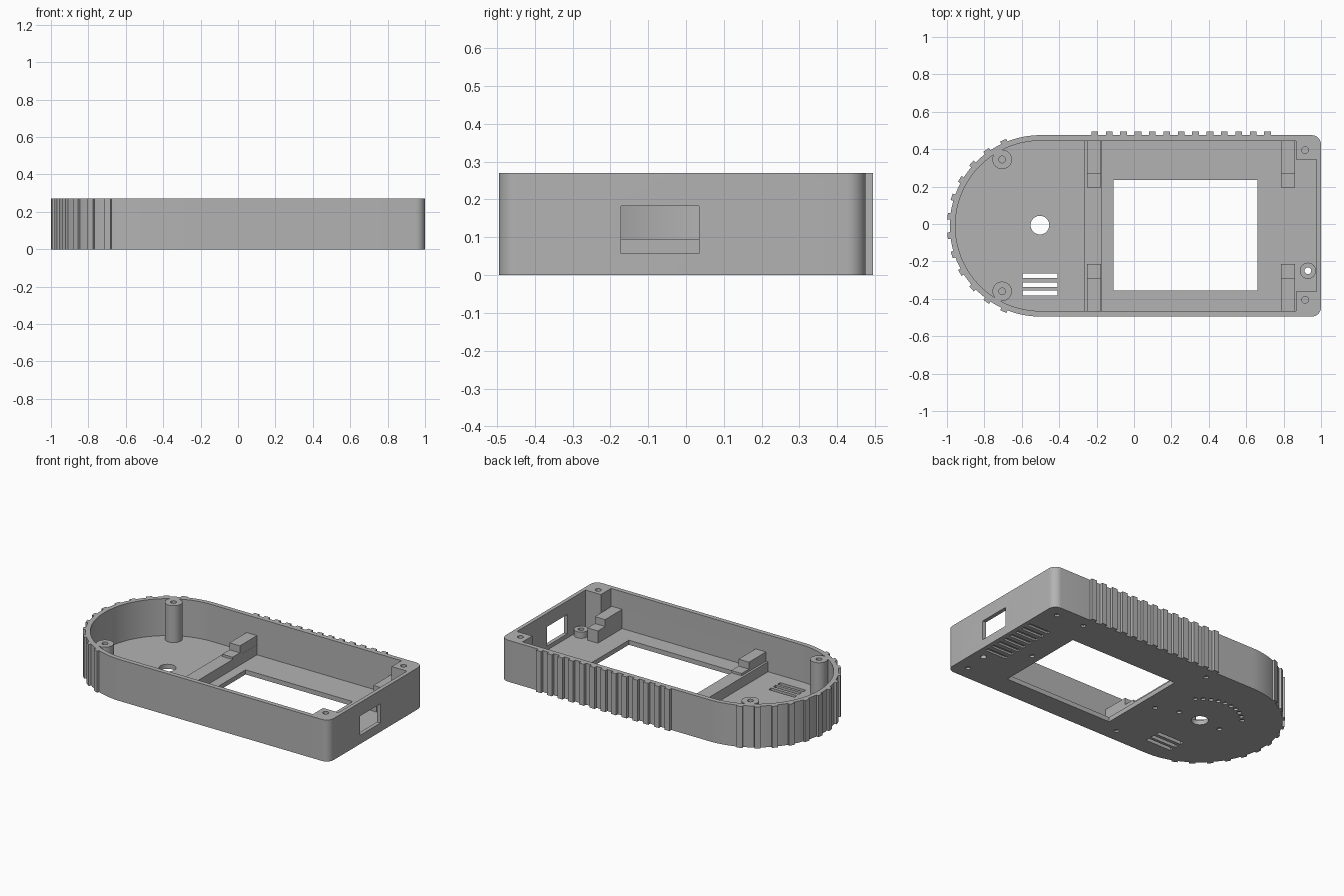
import bpy, bmesh, math

cube = bpy.data.objects.get("Cube")
if cube:
    bpy.data.objects.remove(cube, do_unlink=True)

HEIGHT, FLOOR = 0.27, 0.03
CX, CY, RADIUS = -0.5, -0.01, 0.485   # centre and radius of the round end
WALL = 0.03

grey = bpy.data.materials.new("mid grey plastic")
grey.use_nodes = True
colour = (0.45, 0.45, 0.45, 1)
grey.diffuse_color = colour
grey.node_tree.nodes["Principled BSDF"].inputs["Base Color"].default_value = colour


def arc(cx, cy, r, start, end, n):
    angles = [math.radians(start + (end - start) * i / n) for i in range(n + 1)]
    return [(cx + r * math.cos(a), cy + r * math.sin(a)) for a in angles]


def prism(bm, outline, z0, z1):
    low = [bm.verts.new((x, y, z0)) for x, y in outline]
    high = [bm.verts.new((x, y, z1)) for x, y in outline]
    bm.faces.new(low[::-1])
    bm.faces.new(high)
    n = len(low)
    for i in range(n):
        j = (i + 1) % n
        bm.faces.new((low[i], low[j], high[j], high[i]))


def box(bm, x0, x1, y0, y1, z0, z1):
    prism(bm, [(x0, y0), (x1, y0), (x1, y1), (x0, y1)], z0, z1)


def rod(bm, x, y, r, z0, z1, n=24):
    prism(bm, arc(x, y, r, 0, 360, n)[:-1], z0, z1)


def make(name, bm):
    mesh = bpy.data.meshes.new(name)
    bmesh.ops.recalc_face_normals(bm, faces=bm.faces)
    bm.to_mesh(mesh)
    bm.free()
    mesh.materials.append(grey)
    obj = bpy.data.objects.new(name, mesh)
    bpy.context.collection.objects.link(obj)
    return obj


def combine(target, tool, operation):
    bpy.context.view_layer.objects.active = target
    mod = target.modifiers.new(operation.lower(), "BOOLEAN")
    mod.operation, mod.object = operation, tool
    mod.solver, mod.use_self = "EXACT", True
    bpy.ops.object.modifier_apply(modifier=mod.name)
    bpy.data.objects.remove(tool, do_unlink=True)


# Outer shell: round left end, small rounded corners at the right
bm = bmesh.new()
outline = arc(CX, CY, RADIUS, 90, 270, 64)
outline += arc(0.95, CY - RADIUS + 0.05, 0.05, -90, 0, 8)
outline += arc(0.95, CY + RADIUS - 0.05, 0.05, 0, 90, 8)
prism(bm, outline, 0, HEIGHT)
case = make("case_shell", bm)

# Cavity, leaving solid corner posts at the right end
bm = bmesh.new()
inner = RADIUS - WALL
outline = arc(CX, CY, inner, 90, 270, 64)
outline += [(0.865, CY - inner), (0.865, -0.36), (0.975, -0.36),
            (0.975, 0.345), (0.865, 0.345), (0.865, CY + inner)]
prism(bm, outline, FLOOR, HEIGHT + 0.1)
combine(case, make("cavity_cutter", bm), "DIFFERENCE")

# Grip ribs along the back wall and around the round end
bm = bmesh.new()
for i in range(13):
    x = -0.21 + 0.077 * i
    box(bm, x - 0.018, x + 0.018, 0.46, 0.495, 0, HEIGHT)
for i in range(12):
    a = math.radians(113.5 + 12.1 * i)
    c, s = math.cos(a), math.sin(a)
    corners = [(0.47, -0.018), (0.4995, -0.018), (0.4995, 0.018), (0.47, 0.018)]
    prism(bm, [(CX + u * c - v * s, CY + u * s + v * c) for u, v in corners], 0, HEIGHT)
combine(case, make("ribs", bm), "UNION")

# Screw posts, standoff, cross ridge and stepped board supports
bm = bmesh.new()
posts = [(-0.705, 0.345), (-0.705, -0.36)]
for x, y in posts:
    rod(bm, x, y, 0.052, 0.01, HEIGHT, 32)
rod(bm, 0.93, -0.25, 0.043, 0.01, 0.07, 32)
box(bm, -0.265, -0.175, CY - inner - 0.01, CY + inner + 0.01, 0.01, 0.095)
for x in (-0.25, 0.785):
    for side in (1, -1):
        for near, far, top in ((0.205, 0.285, 0.11), (0.28, inner + 0.01, 0.155)):
            y0, y1 = sorted((CY + side * near, CY + side * far))
            box(bm, x, x + 0.075 - 0.0005, y0, y1, 0.01, top)
combine(case, make("fittings", bm), "UNION")

# Openings and holes
bm = bmesh.new()
box(bm, -0.11, 0.66, -0.355, 0.235, -0.1, 0.06)            # display window
box(bm, 0.95, 1.1, -0.172, 0.035, 0.057, 0.182)            # connector port
rod(bm, -0.503, -0.006, 0.05, -0.1, 0.1, 32)               # knob hole
rod(bm, 0.93, -0.25, 0.018, -0.1, 0.2)                     # standoff hole
for y in (-0.277, -0.325, -0.369):                         # through vents
    box(bm, -0.595, -0.41, y - 0.013, y + 0.013, -0.1, 0.1)
corner_holes = [(0.915, 0.395), (0.915, -0.405)]
for x, y in posts + corner_holes:                          # screw holes
    rod(bm, x, y, 0.018, 0.06, HEIGHT + 0.1)
for i in range(8):                                         # shallow vents underneath
    y = -0.17 + 0.054 * i
    box(bm, 0.82, 0.97, y - 0.012, y + 0.012, -0.1, 0.012)
for i in range(10):                                        # dial dots underneath
    x, y = arc(CX, CY, 0.25, 45, 140, 9)[i]
    rod(bm, x, y, 0.014, -0.1, 0.012, 16)
dimples = corner_holes + [(-0.21, 0.4), (-0.21, -0.41), (-0.21, -0.06),
                          (0.72, 0.4), (0.72, -0.06), (-0.35, -0.01), (-0.655, -0.01)]
for x, y in dimples:
    rod(bm, x, y, 0.015, -0.1, 0.012, 16)
combine(case, make("opening_cutter", bm), "DIFFERENCE")

bpy.ops.object.select_all(action="DESELECT")
case.select_set(True)
bpy.context.view_layer.objects.active = case
bpy.ops.object.shade_smooth_by_angle(angle=math.radians(30))
